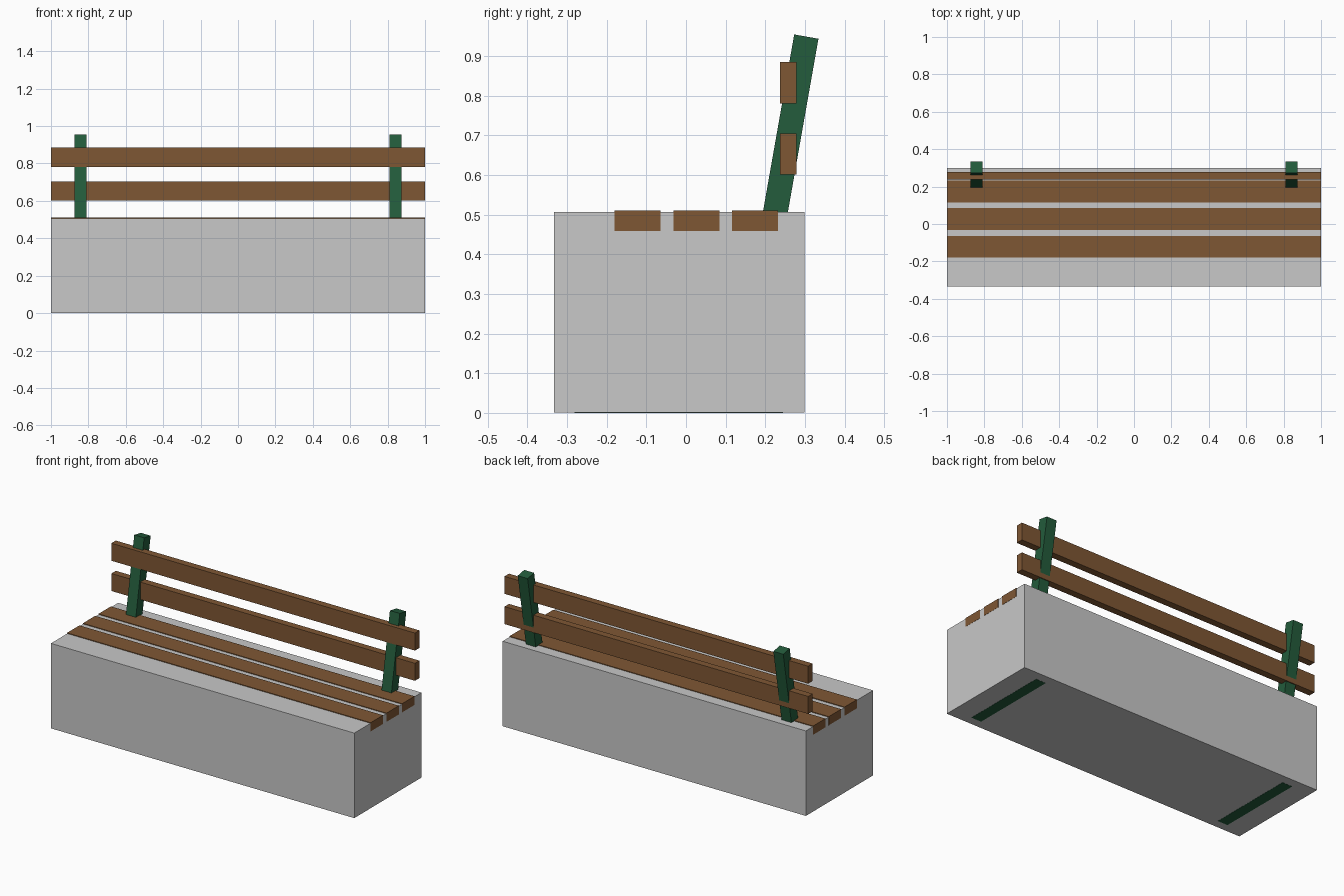
import bpy
from math import radians, tan
from mathutils import Matrix

cube = bpy.data.objects.get("Cube")
if cube:
    bpy.data.objects.remove(cube, do_unlink=True)


def material(name, color):
    m = bpy.data.materials.new(name)
    m.use_nodes = True
    m.diffuse_color = color
    bsdf = next(n for n in m.node_tree.nodes if n.type == 'BSDF_PRINCIPLED')
    bsdf.inputs["Base Color"].default_value = color
    return m


wood = material("brown wood", (0.212, 0.095, 0.034, 1))
green = material("green paint", (0.017, 0.107, 0.045, 1))
concrete = material("grey concrete", (0.578, 0.578, 0.578, 1))


def box(name, x, y, z, mat, lean=0):
    """Box from (min, max) ranges, optionally leaning back about its centre."""
    ranges = (x, y, z)
    bpy.ops.mesh.primitive_cube_add(size=1)
    ob = bpy.context.object
    ob.name = name
    ob.data.transform(Matrix.Diagonal([b - a for a, b in ranges] + [1]))
    ob.location = [(a + b) / 2 for a, b in ranges]
    ob.rotation_euler.x = -radians(lean)
    ob.data.materials.append(mat)
    return ob


# Solid plinth
box("plinth", (-0.999, 0.999), (-0.333, 0.299), (0.001, 0.507), concrete)

# Seat slats, a hair proud of the plinth
for i, y in enumerate((-0.122, 0.027, 0.174)):
    box(f"seat_slat_{i + 1}", (-1, 1), (y - 0.058, y + 0.058), (0.459, 0.511), wood)

# Backrest slats
for name, z in (("lower", 0.653), ("upper", 0.833)):
    box(f"{name}_back_slat", (-1, 1), (0.237, 0.279), (z - 0.052, z + 0.052), wood)

# Leaning back posts rooted in the plinth, and foot bars flush with its base
LEAN = 10
mid_y, mid_z, half = 0.2605, 0.705, 0.248
for side, x in (("right", -0.842), ("left", 0.842)):
    span = (x - 0.0325, x + 0.0325)
    box(f"{side}_back_post", span, (mid_y - 0.031, mid_y + 0.031),
        (mid_z - half, mid_z + half), green, LEAN)
    box(f"{side}_foot", span, (-0.281, 0.245), (0, 0.06), green)
